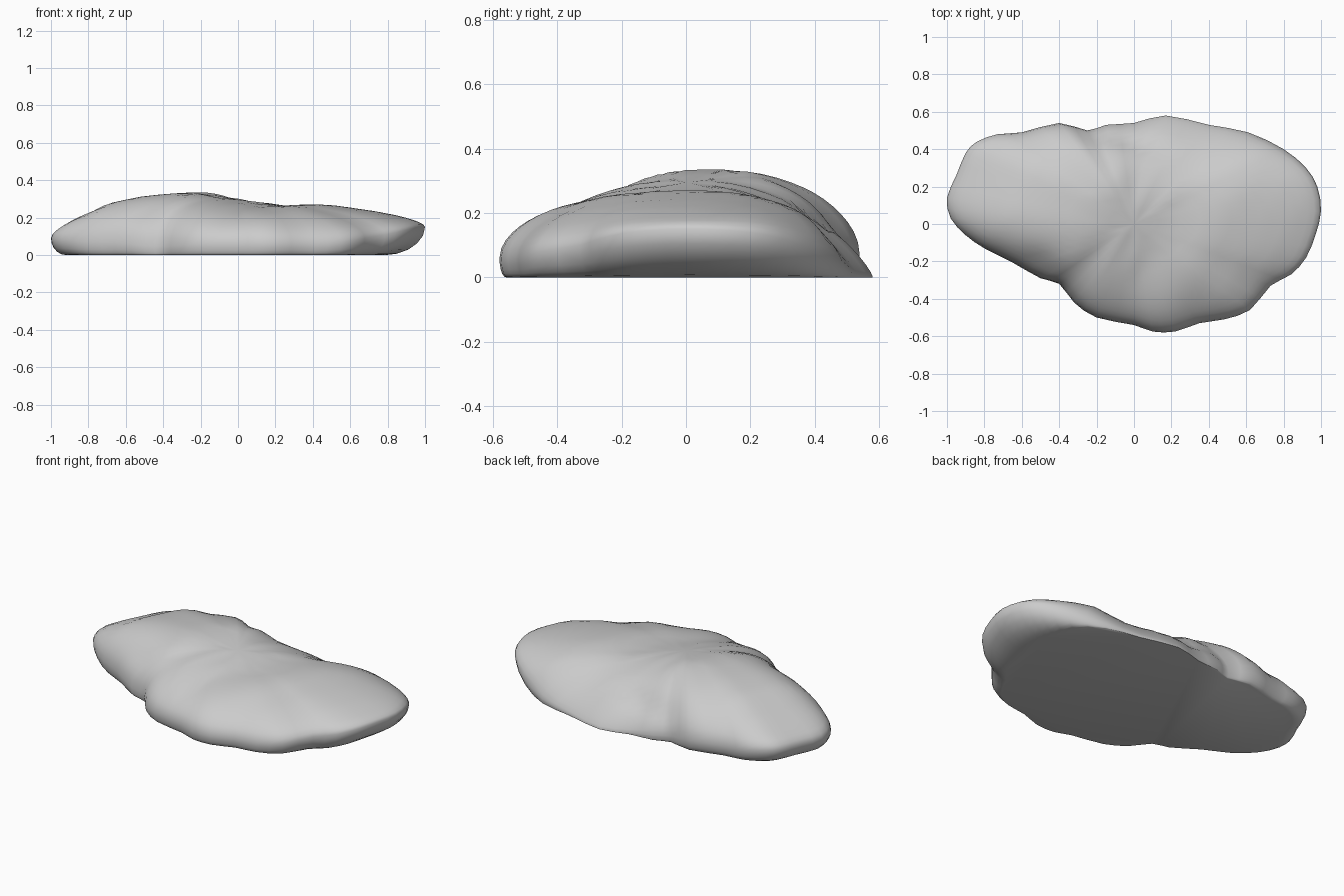
import bpy, bmesh, math

if "Cube" in bpy.data.objects:
    bpy.data.objects.remove(bpy.data.objects["Cube"])

# Widest outline seen from above, counterclockwise: x, y, height of the widest point
OUTLINE = [
    (1.0, .07, .15), (.98, .2, .14), (.92, .3, .12), (.8, .4, .08), (.61, .49, .03),
    (.4, .53, .01), (.17, .58, .004), (0, .54, .01), (-.15, .53, .03), (-.25, .5, .04),
    (-.4, .54, .07), (-.6, .49, .07), (-.73, .48, .08), (-.84, .44, .09), (-.9, .38, .09),
    (-.95, .26, .09), (-1.0, .14, .09), (-.98, .03, .09), (-.9, -.06, .08), (-.8, -.13, .07),
    (-.66, -.2, .07), (-.5, -.29, .05), (-.4, -.32, .05), (-.32, -.42, .05), (-.2, -.5, .06),
    (0, -.54, .06), (.1, -.575, .06), (.22, -.575, .06), (.35, -.53, .06), (.48, -.51, .06),
    (.62, -.46, .08), (.73, -.33, .1), (.84, -.27, .12), (.92, -.18, .14), (.97, -.06, .15)]
# Height of the top plateau along the length
RIDGE = [(-1, .24), (-.8, .285), (-.65, .325), (-.45, .335), (-.2, .338), (0, .305),
         (.12, .285), (.25, .265), (.5, .278), (.7, .265), (.85, .255), (1, .24)]


def lerp(a, b, t):
    return a + (b - a) * t


def ridge(x):
    x = max(-1, min(1, x))
    for (x0, z0), (x1, z1) in zip(RIDGE, RIDGE[1:]):
        if x <= x1:
            t = (x - x0) / (x1 - x0)
            return lerp(z0, z1, t * t * (3 - 2 * t))
    return RIDGE[-1][1]


def spline(points):
    """Closed Catmull-Rom curve with one extra point per span."""
    out, n = [], len(points)
    for i in range(n):
        a, b, c, d = (points[(i + k) % n] for k in (-1, 0, 1, 2))
        out.append(b)
        out.append(tuple((9 * (q + r) - p - s) / 16 for p, q, r, s in zip(a, b, c, d)))
    return out


def top_height(x, y, s, e):
    # Diagonal step between the high left lobe and the low right lobe
    plateau = ridge(x - .55 * (y - .1)) * (1 - .25 * (y - .1) ** 2)
    slope = max(0, min(1, 1 - e / .05))          # gentle bank at the back right
    f = (1 - s ** lerp(2.7, 2.1, slope)) ** lerp(.5, .85, slope)
    z = lerp(e, plateau, f)
    # Crease at the back where the lobes overlap
    t = max(0, min(1, (x + .25) / .37))
    d2 = (x - lerp(-.25, .12, t)) ** 2 + (y - lerp(.5, .4, t)) ** 2
    z -= .03 * math.exp(-d2 / .0018) * (1 - s ** 8)
    # Hollow in the front flank
    z -= .03 * math.exp(-((x + .5) ** 2 + (y + .24) ** 2) / .006) * (1 - s ** 8)
    return max(z, .002)


bm = bmesh.new()
outline = spline(OUTLINE)
n = len(outline)
rings = []

# Undercut from the flat base out to the widest outline
for k in range(6):
    a = math.pi / 2 * k / 5
    ring = []
    for x, y, e in outline:
        base = 1 - 10 * e * e
        s = lerp(base, 1, math.sin(a))
        ring.append(bm.verts.new((x * s, y * s, e * (1 - math.cos(a)))))
    rings.append(ring)

# Domed top, rings closer together near the rim
for s in (.99, .965, .93, .89, .84, .79, .73, .67, .6, .52, .44, .35, .25, .13):
    rings.append([bm.verts.new((x * s, y * s, top_height(x * s, y * s, s, e)))
                  for x, y, e in outline])

for lo, hi in zip(rings, rings[1:]):
    for i in range(n):
        j = (i + 1) % n
        bm.faces.new((lo[i], lo[j], hi[j], hi[i]))
peak = bm.verts.new((0, 0, top_height(0, 0, 0, .06)))
for i in range(n):
    bm.faces.new((rings[-1][i], rings[-1][(i + 1) % n], peak))
bm.faces.new(list(reversed(rings[0])))           # flat base
bmesh.ops.recalc_face_normals(bm, faces=bm.faces)

mesh = bpy.data.meshes.new("flat_rock")
bm.to_mesh(mesh)
bm.free()
rock = bpy.data.objects.new("flat_rock", mesh)
bpy.context.collection.objects.link(rock)

stone = bpy.data.materials.new("stone_grey")
stone.diffuse_color = (.6, .6, .6, 1)
stone.use_nodes = True
stone.node_tree.nodes["Principled BSDF"].inputs["Base Color"].default_value = stone.diffuse_color
mesh.materials.append(stone)

bpy.context.view_layer.objects.active = rock
rock.select_set(True)
bpy.ops.object.shade_smooth_by_angle(angle=math.radians(50))
